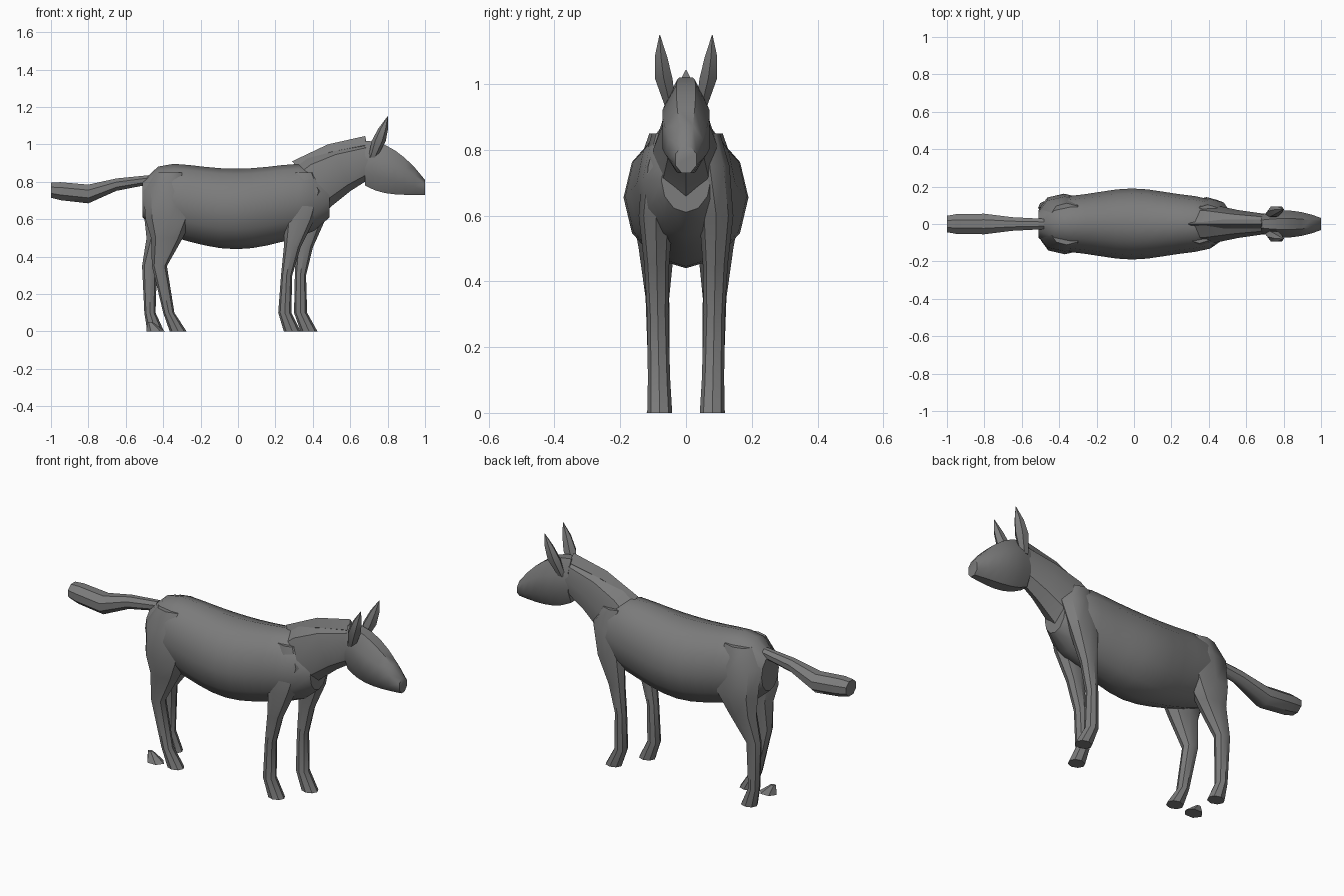
import bpy, bmesh, math
from mathutils import Vector

default_cube = bpy.data.objects.get("Cube")
if default_cube:
    bpy.data.objects.remove(default_cube)

grey = (.2, .2, .2, 1)
coat = bpy.data.materials.new("grey coat")
coat.use_nodes = True
coat.diffuse_color = grey
coat.node_tree.nodes["Principled BSDF"].inputs["Base Color"].default_value = grey


def upright_ring(x, low, high, half):
    """Cross-section standing across the body's length."""
    return Vector((x, 0, (low + high) / 2)), Vector((0, 0, (high - low) / 2)), half


def level_ring(x, z, depth, half, side_offset):
    """Cross-section lying flat, as used down a leg."""
    return Vector((x, side_offset, z)), Vector((depth, 0, 0)), half


def slanted_ring(throat, crest, half):
    """Cross-section leaning from a lower point to an upper point."""
    lower, upper = (Vector((x, 0, z)) for x, z in (throat, crest))
    return (lower + upper) / 2, (upper - lower) / 2, half


def loft(name, rings, sides, flat_top=False):
    """Skin a closed tube through oval rings of (middle, reach, half width)."""
    bm = bmesh.new()
    loops = []
    turn, grow = (.5, 1 / math.cos(math.pi / sides)) if flat_top else (0, 1)
    angles = [math.tau * (i + turn) / sides for i in range(sides)]
    for middle, reach, half in rings:
        across = Vector((0, half, 0))
        loops.append([bm.verts.new(middle + (reach * math.cos(a) + across * math.sin(a)) * grow)
                      for a in angles])
    for near, far in zip(loops, loops[1:]):
        for i in range(sides):
            j = (i + 1) % sides
            bm.faces.new((near[i], near[j], far[j], far[i]))
    bm.faces.new(loops[0])
    bm.faces.new(loops[-1])
    bmesh.ops.recalc_face_normals(bm, faces=bm.faces)
    mesh = bpy.data.meshes.new(name)
    bm.to_mesh(mesh)
    bm.free()
    mesh.materials.append(coat)
    part = bpy.data.objects.new(name, mesh)
    bpy.context.collection.objects.link(part)
    bpy.ops.object.select_all(action='DESELECT')
    part.select_set(True)
    bpy.context.view_layer.objects.active = part
    bpy.ops.object.shade_smooth_by_angle(angle=math.radians(40))


def body_ring(t):
    """Barrel bulges at the middle; rump and chest close in at the ends."""
    bulge = math.cos(t * math.pi / 2) ** 2
    taper = max(.5, (1 - t ** 8) ** .5)
    middle = .7
    belly = middle - (.18 + .08 * bulge) * taper
    back = middle + (.21 - .04 * bulge) * taper
    return upright_ring(t / 2 - .01, belly, back, (.15 + .04 * bulge ** 2) * taper)


def head_ring(t):
    """Forehead curves down to the blunt muzzle over a nearly level jaw."""
    jaw = .73 + .05 * (1 - t) ** 4
    brow = 1.02 - .21 * t * t
    cheek = .072 * math.sin(math.pi * (.25 + .6 * t))
    return upright_ring(.68 + .32 * t, jaw, brow, cheek)


loft("body", [body_ring(i / 6 - 1) for i in range(13)], 12)
loft("head", [head_ring(i / 6) for i in range(7)], 8, flat_top=True)

# Neck rising from the chest, with a thin mane along its crest
loft("neck", [
    slanted_ring((.4, .56), (.27, .86), .11),
    slanted_ring((.5, .67), (.37, .93), .1),
    slanted_ring((.6, .75), (.51, .98), .075),
    slanted_ring((.71, .82), (.68, 1.01), .055)], 8)
loft("mane", [
    slanted_ring((.33, .86), (.29, .91), .01),
    slanted_ring((.51, .92), (.48, 1), .025),
    slanted_ring((.7, .95), (.68, 1.045), .025)], 4)

# Tail held out level, thicker at the tip
tail_path = [(-1, .755, .04), (-.95, .75, .048), (-.8, .735, .05), (-.65, .785, .033), (-.48, .81, .025)]
loft("tail", [upright_ring(x, z - r, z + r, r * 1.1) for x, z, r in tail_path], 8, flat_top=True)


def ear(name, side):
    """Pointed ear, widest at mid height and leaning outwards."""
    rings = []
    for t in (0, .4, .7, 1):
        swell = math.sin(math.pi * (.2 + .8 * t))
        rings.append(level_ring(.72 + .08 * t, .93 + .22 * t, .037 * swell + .001, .03 * swell + .001,
                                side * (.04 + .04 * t + .012 * swell)))
    loft(name, rings, 6)


def leg(name, path, side, stride, fade):
    """Leg through (height, x, half depth); stride moves the foot most."""
    rings = []
    for z, x, depth in path:
        swing = stride * max(0, 1 - fade * z)
        tuck = .15 * max(0, z - .6)
        rings.append(level_ring(x + swing, z, depth, .02 + .4 * depth, side * (.08 + .02 * z - tuck)))
    loft(name, rings, 8)


foreleg = [(0, .29, .045), (.1, .25, .035), (.3, .26, .03), (.45, .29, .045), (.6, .33, .08),
           (.75, .36, .1), (.85, .35, .06)]
hind_leg = [(0, -.32, .045), (.1, -.37, .03), (.35, -.42, .04), (.5, -.38, .085), (.6, -.37, .125),
            (.75, -.37, .135), (.85, -.36, .08)]

for label, side, fore_stride, hind_stride in (("left", 1, .09, -.12), ("right", -1, 0, 0)):
    ear(label + "_ear", side)
    leg(label + "_foreleg", foreleg, side, fore_stride, .6)
    leg(label + "_hind_leg", hind_leg, side, hind_stride, 1.6)

# Loose hoof on the ground behind the right hind leg
loft("loose_hoof", [
    level_ring(-.44, 0, .05, .04, -.085),
    level_ring(-.47, .05, .015, .01, -.085)], 6)
